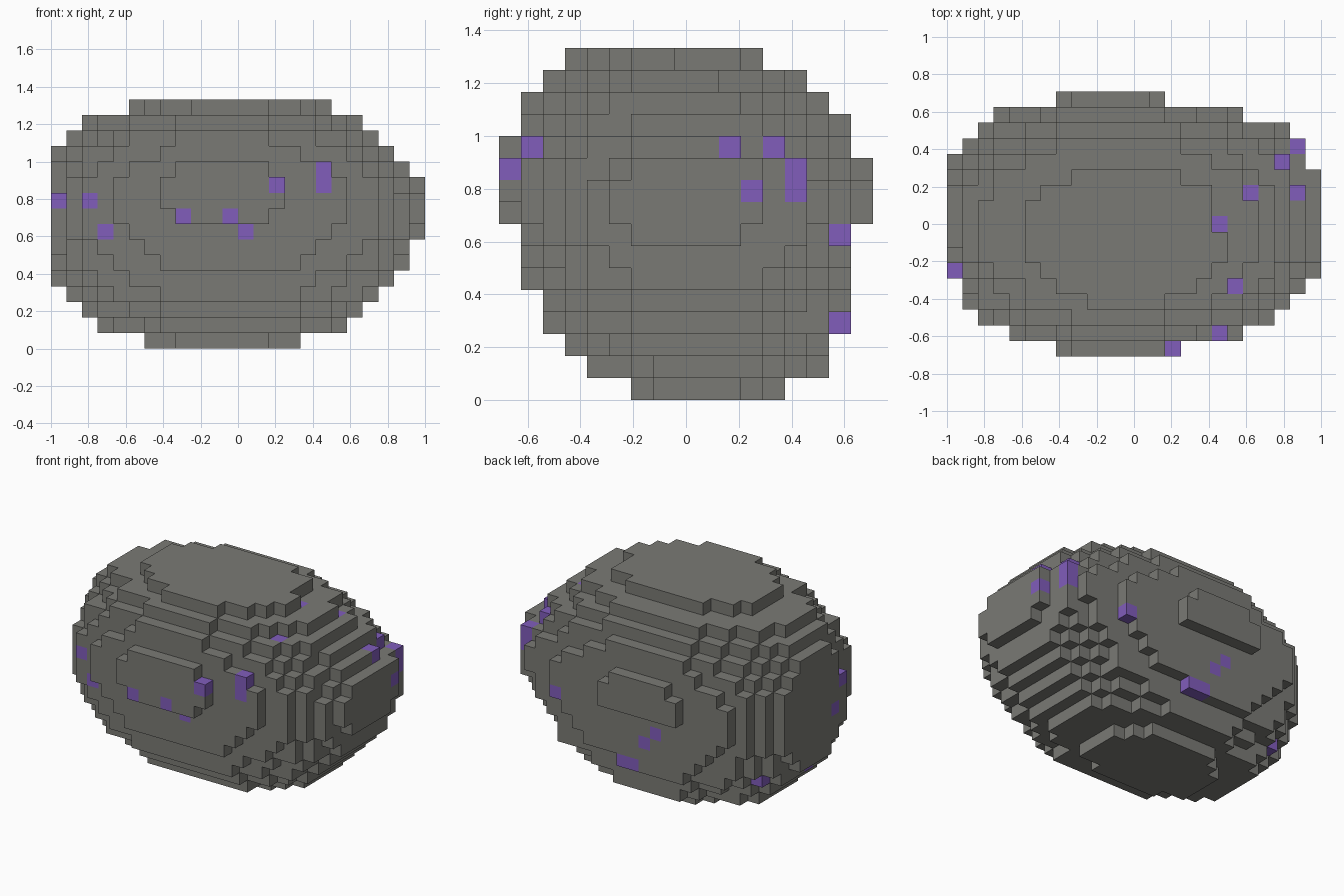
import bpy
import bmesh
from mathutils import Vector

cube = bpy.data.objects.get("Cube")
if cube:
    bpy.data.objects.remove(cube, do_unlink=True)

# The boulder is made of small blocks on a regular grid
BLOCK = 1 / 12
WIDTH, DEPTH, HEIGHT = 24, 17, 16

# Every layer from the ground up: start and end in x, start and end in y
LAYERS = [
    (6, 16, 6, 13), (3, 19, 4, 15), (2, 20, 3, 15), (1, 21, 2, 16),
    (0, 22, 2, 16), (-1, 23, 1, 16), (-1, 23, 1, 16), (-2, 24, 1, 16),
    (-2, 24, 0, 17), (-2, 24, 0, 17), (-2, 24, 0, 17), (-1, 23, 0, 16),
    (0, 22, 1, 16), (1, 21, 1, 15), (2, 20, 2, 14), (5, 18, 3, 12),
]

# Plan outline from front to back: start and end in x of every row
ROWS = [
    (7, 15), (4, 19), (2, 21), (1, 22), (1, 23), (-1, 24), (-2, 24), (-2, 24),
    (-2, 24), (-2, 24), (-2, 24), (-2, 24), (-1, 23), (1, 23), (2, 22), (3, 19), (7, 14),
]

# Single blocks that stick out of, or are missing from, the rounded shape
BUMPS = {(23, 11, 10)}
CHIPS = {(17, 8, 15), (13, 15, 3), (0, 5, 10), (0, 5, 11), (0, 5, 12)}

# Crystals that stick out of the stone
PROTRUDING = {(22, 13, 9), (22, 13, 10), (21, 12, 11), (14, 0, 10)}

# Other crystals by side: axis looked along, sign of the outward direction, places
EMBEDDED = [
    (1, -1, [(0, 9), (2, 9), (3, 7), (8, 8), (11, 8), (12, 7), (17, 10), (17, 11)]),
    (1, 1, [(9, 6), (10, 5), (11, 3), (12, 3)]),
    (0, 1, [(10, 11), (11, 9), (15, 7)]),
    (0, -1, [(6, 7), (12, 3), (8, 3)]),
    (2, 1, [(17, 8), (19, 10), (22, 10), (18, 4)]),
]

AXES = [Vector(v) for v in ((1, 0, 0), (0, 1, 0), (0, 0, 1))]
DIRECTIONS = AXES + [-a for a in AXES]


def make_material(name, color):
    mat = bpy.data.materials.new(name)
    mat.use_nodes = True
    mat.diffuse_color = (*color, 1)
    bsdf = next(n for n in mat.node_tree.nodes if n.type == "BSDF_PRINCIPLED")
    bsdf.inputs["Base Color"].default_value = (*color, 1)
    return mat


def reach(index, ranges):
    """First and last slice whose range holds the index."""
    hits = [n for n, (start, end) in enumerate(ranges) if start <= index < end]
    return hits[0], hits[-1] + 1


LAYER_X = [layer[:2] for layer in LAYERS]
LAYER_Y = [layer[2:] for layer in LAYERS]
ROW_Z = [reach(j, LAYER_Y) for j in range(DEPTH)]
COLUMN_Y = [reach(i, ROWS) for i in range(WIDTH)]
COLUMN_Z = [reach(i, LAYER_X) for i in range(WIDTH)]


def within(index, span):
    return span[0] <= index < span[1]


def offset(index, span):
    """Squared distance from the middle of a span, one at its ends."""
    start, end = span
    return ((2 * index + 1 - start - end) / (end - start)) ** 2


def is_inside(i, j, k):
    """Blend of the ellipses that fill the slices across each axis."""
    if not (within(i, LAYER_X[k]) and within(j, LAYER_Y[k]) and within(i, ROWS[j])):
        return False
    across_z = offset(i, LAYER_X[k]) + offset(j, LAYER_Y[k])
    across_y = offset(i, ROWS[j]) + offset(k, ROW_Z[j])
    across_x = offset(j, COLUMN_Y[i]) + offset(k, COLUMN_Z[i])
    return (across_x + across_y + across_z) / 3 <= 1.02


def step(block, direction):
    return tuple(int(b + d) for b, d in zip(block, direction))


def outermost(axis, sign, place):
    """The block that is seen first at a place on one side."""
    line = [b for b in solid if b[:axis] + b[axis + 1:] == place]
    return max(line, key=lambda b: sign * b[axis], default=None)


# Fill the grid and place the crystals
solid = {
    (i, j, k)
    for k in range(HEIGHT)
    for j in range(DEPTH)
    for i in range(WIDTH)
    if is_inside(i, j, k)
}
solid = (solid - CHIPS) | BUMPS | PROTRUDING
crystals = PROTRUDING | {
    outermost(axis, sign, place)
    for axis, sign, places in EMBEDDED
    for place in places
}

# Build only the outer faces, sharing corners between blocks
bm = bmesh.new()
corners = {}
origin = Vector((WIDTH / 2, DEPTH / 2, 0))


def corner(point):
    key = tuple(round(2 * c) for c in point)
    if key not in corners:
        corners[key] = bm.verts.new((point - origin) * BLOCK)
    return corners[key]


for block in sorted(solid):
    middle = Vector(block) + Vector((0.5, 0.5, 0.5))
    for n in DIRECTIONS:
        if step(block, n) in solid:
            continue
        u = Vector((n.y, n.z, n.x))
        v = n.cross(u)
        ring = [middle + (n + a * u + b * v) / 2
                for a, b in ((-1, -1), (1, -1), (1, 1), (-1, 1))]
        face = bm.faces.new([corner(p) for p in ring])
        face.material_index = int(block in crystals)

mesh = bpy.data.meshes.new("boulder")
bm.normal_update()
bm.to_mesh(mesh)
bm.free()

# Grey stone with purple crystals
mesh.materials.append(make_material("grey stone", (0.195, 0.195, 0.178)))
mesh.materials.append(make_material("purple crystal", (0.22, 0.11, 0.5)))
boulder = bpy.data.objects.new("boulder", mesh)
bpy.context.scene.collection.objects.link(boulder)
